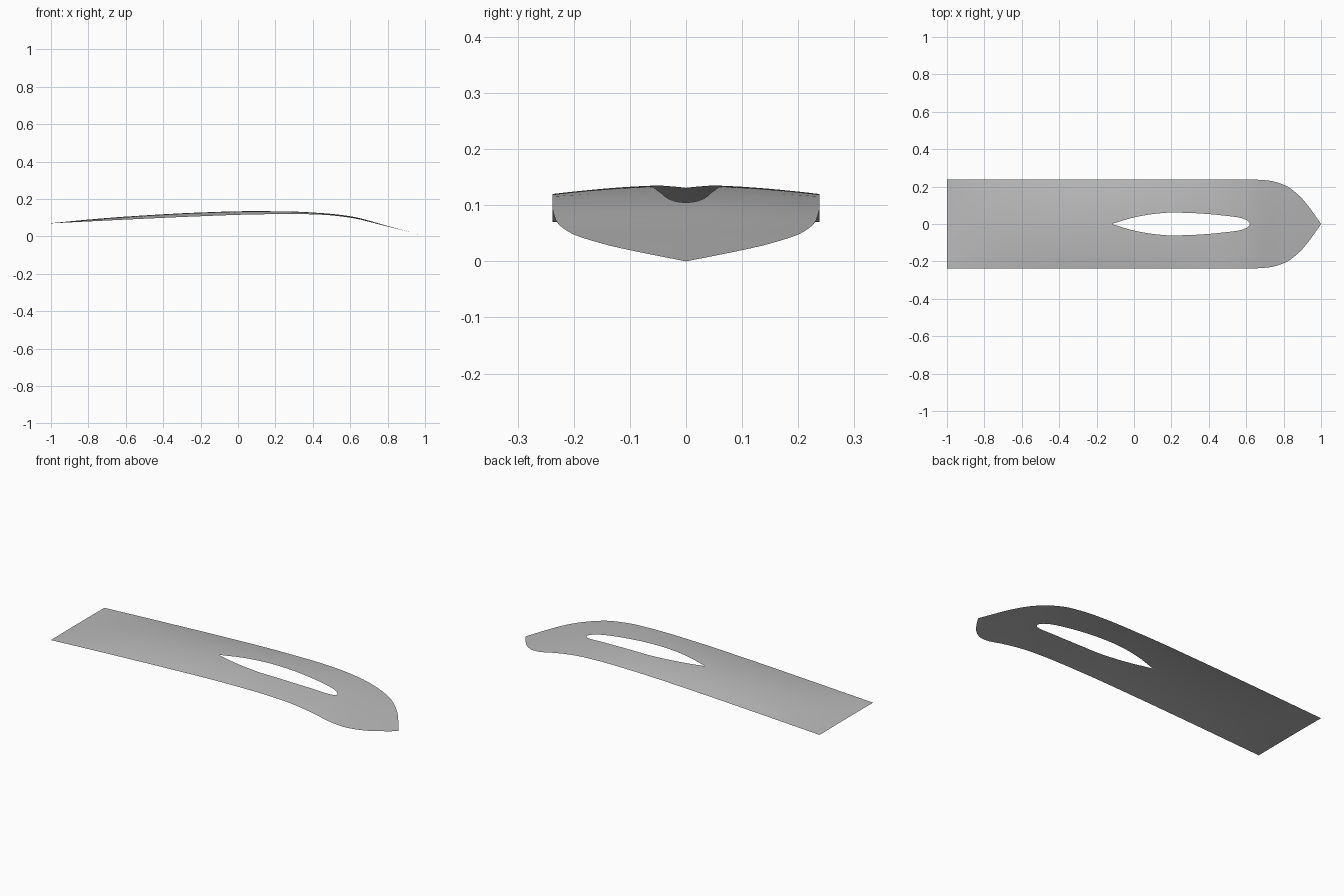
import bpy, bmesh

cube = bpy.data.objects.get("Cube")
if cube:
    bpy.data.objects.remove(cube, do_unlink=True)

# Profiles along the length: (x, value)
HALF_WIDTH = [(-1, .238), (.62, .238), (.72, .232), (.805, .208), (.885, .15), (.94, .085), (1, 0)]
SLOT = [(-.12, 0), (0, .035), (.1, .053), (.2, .061), (.3, .059), (.4, .053),
        (.5, .043), (.56, .035), (.6, .022), (.613, .012), (.62, 0)]
EDGE = [(-1, .07), (-.6, .09), (-.2, .108), (.1, .118), (.3, .12), (.45, .116),
        (.6, .1), (.8, .052), (1, 0)]
CROWN = [(-1, .071), (-.8, .09), (-.6, .106), (-.2, .128), (.1, .136), (.25, .135),
         (.45, .125), (.6, .108), (.8, .056), (1, 0)]
COLUMNS = 14


def sample(points, x):
    """Smooth interpolation that never overshoots its points."""
    if x <= points[0][0]:
        return points[0][1]
    if x >= points[-1][0]:
        return points[-1][1]
    slopes = [(b[1] - a[1]) / (b[0] - a[0]) for a, b in zip(points, points[1:])]
    tangents = [slopes[0]]
    for a, b in zip(slopes, slopes[1:]):
        tangents.append(2 * a * b / (a + b) if a * b > 0 else 0)
    tangents.append(slopes[-1])
    i = max(k for k in range(len(slopes)) if points[k][0] <= x)
    (x0, v0), (x1, v1) = points[i], points[i + 1]
    h = x1 - x0
    t = (x - x0) / h
    return ((1 + 2 * t) * (1 - t) ** 2 * v0 + t * (1 - t) ** 2 * h * tangents[i]
            + t * t * (3 - 2 * t) * v1 + t * t * (t - 1) * h * tangents[i + 1])


# One half of the curved sheet, running from the slot to the outer edge
stations = sorted({round(-1 + .02 * i, 3) for i in range(101)}
                  | {x for x, _ in SLOT} | {.607, .617, .99})
bm = bmesh.new()
rows = []
for x in stations:
    inner, outer = sample(SLOT, x), sample(HALF_WIDTH, x)
    edge, crown = sample(EDGE, x), sample(CROWN, x)
    row = []
    for j in range(COLUMNS + 1):
        y = inner + (outer - inner) * j / COLUMNS
        z = edge + (crown - edge) * (1 - (y / .238) ** 2)
        row.append(bm.verts.new((x, y, z)))
    rows.append(row)
for a, b in zip(rows, rows[1:]):
    for j in range(COLUMNS):
        bm.faces.new((a[j], b[j], b[j + 1], a[j + 1]))
bmesh.ops.remove_doubles(bm, verts=bm.verts, dist=.00005)
mesh = bpy.data.meshes.new("slotted_blade")
bm.to_mesh(mesh)
bm.free()

blade = bpy.data.objects.new("slotted_blade", mesh)
bpy.context.collection.objects.link(blade)

# Other half
mirror = blade.modifiers.new("other_half", "MIRROR")
mirror.use_axis = (False, True, False)
mirror.merge_threshold = .0005

# Plain grey
grey = bpy.data.materials.new("plain_grey")
grey.use_nodes = True
color = (.5, .5, .5, 1)
grey.diffuse_color = color
grey.node_tree.nodes["Principled BSDF"].inputs["Base Color"].default_value = color
mesh.materials.append(grey)

bpy.ops.object.select_all(action="DESELECT")
blade.select_set(True)
bpy.context.view_layer.objects.active = blade
bpy.ops.object.shade_smooth()
